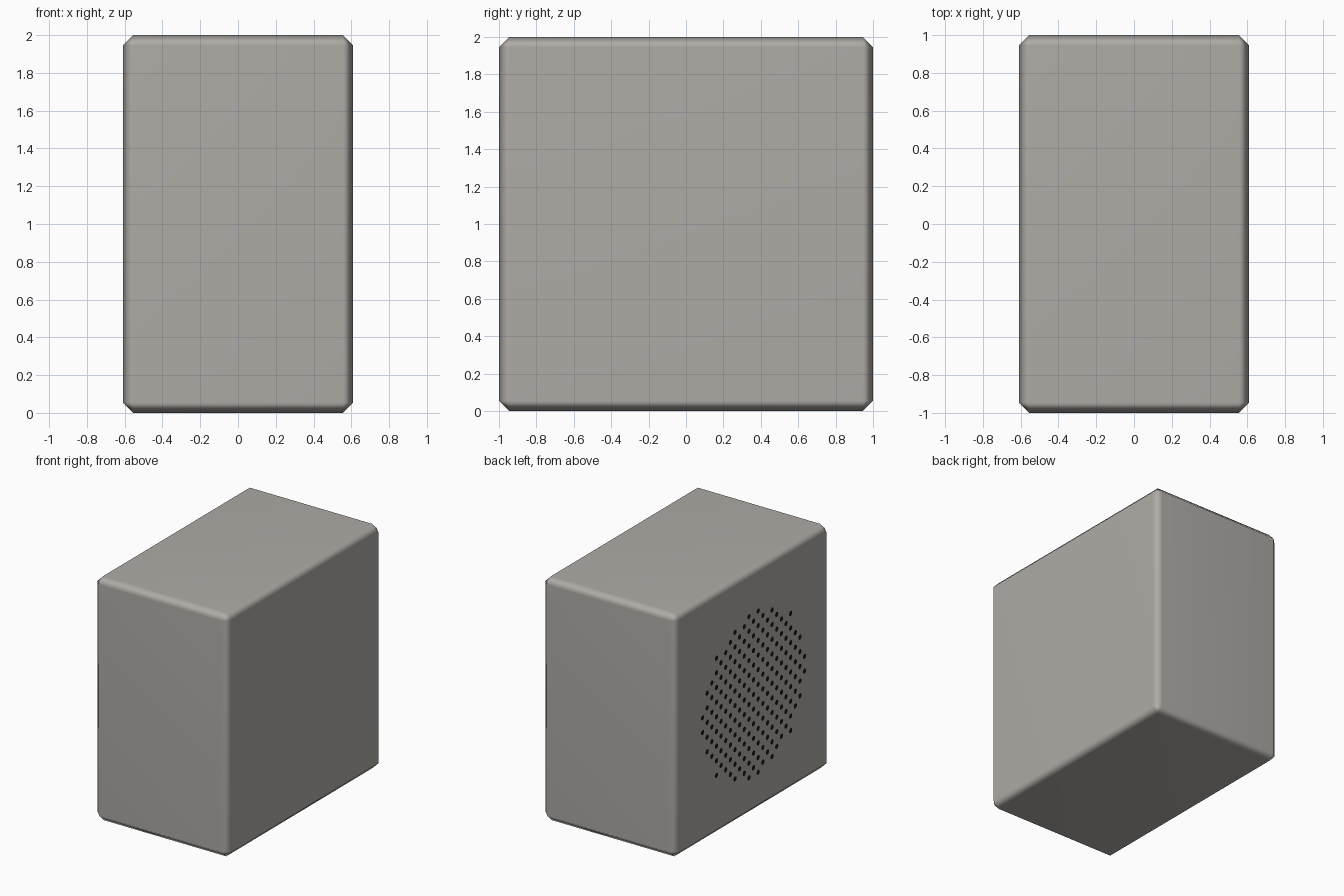
import bpy, bmesh, math
from mathutils import Matrix

if "Cube" in bpy.data.objects:
    bpy.data.objects.remove(bpy.data.objects["Cube"])

W, D, H, CH = 1.22, 2.0, 2.0, 0.055


def material(name, rgb):
    m = bpy.data.materials.new(name)
    m.diffuse_color = (*rgb, 1)
    m.use_nodes = True
    m.node_tree.nodes["Principled BSDF"].inputs["Base Color"].default_value = m.diffuse_color
    return m


def make_object(name, bm, mat):
    me = bpy.data.meshes.new(name)
    bm.to_mesh(me)
    bm.free()
    me.materials.append(mat)
    ob = bpy.data.objects.new(name, me)
    bpy.context.collection.objects.link(ob)
    return ob


grey = material("warm grey", (0.43, 0.41, 0.385))
black = material("black", (0.008, 0.008, 0.008))

# Cabinet: chamfered box with soft-shaded edges
bm = bmesh.new()
bmesh.ops.create_cube(bm, size=1, matrix=Matrix.Translation((0, 0, H / 2)) @ Matrix.Diagonal((W, D, H, 1)))
bmesh.ops.bevel(bm, geom=bm.edges[:], offset=CH, segments=1, affect='EDGES')
for f in bm.faces:
    f.smooth = True
cabinet = make_object("cabinet", bm, grey)
weighted = cabinet.modifiers.new("flat_face_normals", 'WEIGHTED_NORMAL')
weighted.keep_sharp = True

# Grille: staggered round perforations inside a circle on the left side
PITCH, RADIUS, HOLE = 0.06, 0.68, 0.021
bm = bmesh.new()
face_left = Matrix.Rotation(-math.pi / 2, 4, 'Y')
n = int(RADIUS / PITCH) + 1
for i in range(-n, n + 1):
    for j in range(-n, n + 1):
        y, z = i * PITCH, j * PITCH
        if (i + j) % 2 == 0 and math.hypot(y, z) <= RADIUS:
            place = Matrix.Translation((-W / 2 - 0.002, y, H / 2 - 0.02 + z)) @ face_left
            bmesh.ops.create_circle(bm, cap_ends=True, radius=HOLE, segments=10, matrix=place)
make_object("grille_holes", bm, black)
